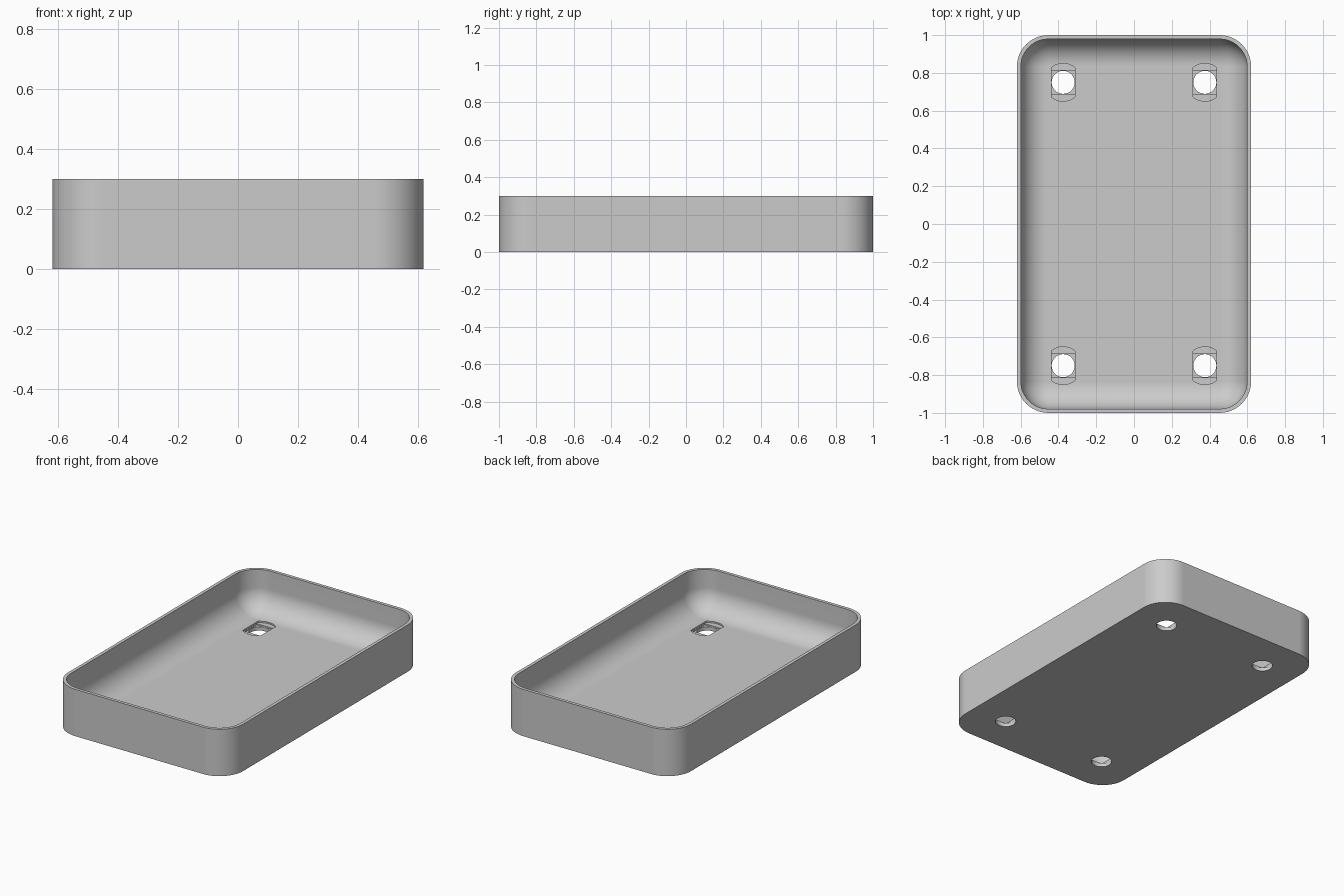
import bpy
import bmesh
from math import sin, cos, pi, asin, radians

cube = bpy.data.objects.get("Cube")
if cube:
    bpy.data.objects.remove(cube, do_unlink=True)

# Overall dimensions
HALF_X, HALF_Y, HEIGHT = 0.62, 1.0, 0.3
CORNER, WALL, FLOOR, FILLET = 0.167, 0.021, 0.042, 0.14
HOLE_X, HOLE_Y = 0.375, 0.75

grey = bpy.data.materials.new("plain grey")
grey.use_nodes = True
colour = (0.6, 0.6, 0.6, 1)
grey.diffuse_color = colour
grey.node_tree.nodes["Principled BSDF"].inputs["Base Color"].default_value = colour


def make_object(name, bm):
    bmesh.ops.recalc_face_normals(bm, faces=bm.faces)
    mesh = bpy.data.meshes.new(name)
    bm.to_mesh(mesh)
    bm.free()
    mesh.materials.append(grey)
    obj = bpy.data.objects.new(name, mesh)
    bpy.context.collection.objects.link(obj)
    return obj


def rounded_ring(bm, inset, z, steps=12):
    """Rounded rectangle of vertices, moved inwards by inset."""
    radius = CORNER - inset
    ring = []
    for quarter, (sx, sy) in enumerate([(1, 1), (-1, 1), (-1, -1), (1, -1)]):
        for i in range(steps + 1):
            a = (quarter + i / steps) * pi / 2
            ring.append(bm.verts.new((sx * (HALF_X - CORNER) + radius * cos(a),
                                      sy * (HALF_Y - CORNER) + radius * sin(a), z)))
    return ring


def bridge(bm, lower, upper):
    n = len(lower)
    for i in range(n):
        j = (i + 1) % n
        bm.faces.new((lower[i], lower[j], upper[j], upper[i]))


# Tray shell: outer wall, rim, inner wall and hollow fillet down to the floor
bm = bmesh.new()
levels = [(0, 0), (0, HEIGHT), (WALL, HEIGHT)]
for i in range(13):
    a = i / 12 * pi / 2
    levels.append((WALL + FILLET * (1 - cos(a)), FLOOR + FILLET * (1 - sin(a))))
rings = [rounded_ring(bm, inset, z) for inset, z in levels]
for lower, upper in zip(rings, rings[1:]):
    bridge(bm, lower, upper)
bm.faces.new(rings[0])
bm.faces.new(rings[-1])
tray = make_object("tray", bm)


def cut_holes(name, profile, z0, z1):
    """Cut the same prism out of the floor at all four hole positions."""
    bm = bmesh.new()
    for sx in (-1, 1):
        for sy in (-1, 1):
            low, high = [[bm.verts.new((sx * HOLE_X + x, sy * HOLE_Y + y, z))
                          for x, y in profile] for z in (z0, z1)]
            bridge(bm, low, high)
            bm.faces.new(low)
            bm.faces.new(high)
    cutter = make_object(name, bm)
    cutter.hide_render = True
    mod = tray.modifiers.new(name, 'BOOLEAN')
    mod.operation = 'DIFFERENCE'
    mod.solver = 'EXACT'
    mod.object = cutter
    bpy.context.view_layer.objects.active = tray
    bpy.ops.object.modifier_apply(modifier=name)
    bpy.data.objects.remove(cutter, do_unlink=True)


# Stepped screw holes: round at the base, then square, then a clipped circle
top = FLOOR + 0.02
circle = [(0.061 * cos(i * pi / 16), 0.061 * sin(i * pi / 16)) for i in range(32)]
square = [(-0.062, -0.062), (0.062, -0.062), (0.062, 0.062), (-0.062, 0.062)]
reach = asin(0.063 / 0.1)
arc = [-reach + 2 * reach * i / 10 for i in range(11)]
slot = [(0.1 * sin(a), -0.1 * cos(a)) for a in arc]
slot += [(-x, -y) for x, y in slot]
cut_holes("slot_cutter", slot, FLOOR - 0.009, top)
cut_holes("square_cutter", square, FLOOR - 0.018, top)
cut_holes("round_cutter", circle, -0.02, top)

# Smooth curved walls, crisp rim and hole edges
bpy.ops.object.select_all(action='DESELECT')
tray.select_set(True)
bpy.context.view_layer.objects.active = tray
bpy.ops.object.shade_smooth_by_angle(angle=radians(30))
weighted = tray.modifiers.new("even_shading", 'WEIGHTED_NORMAL')
weighted.keep_sharp = True
